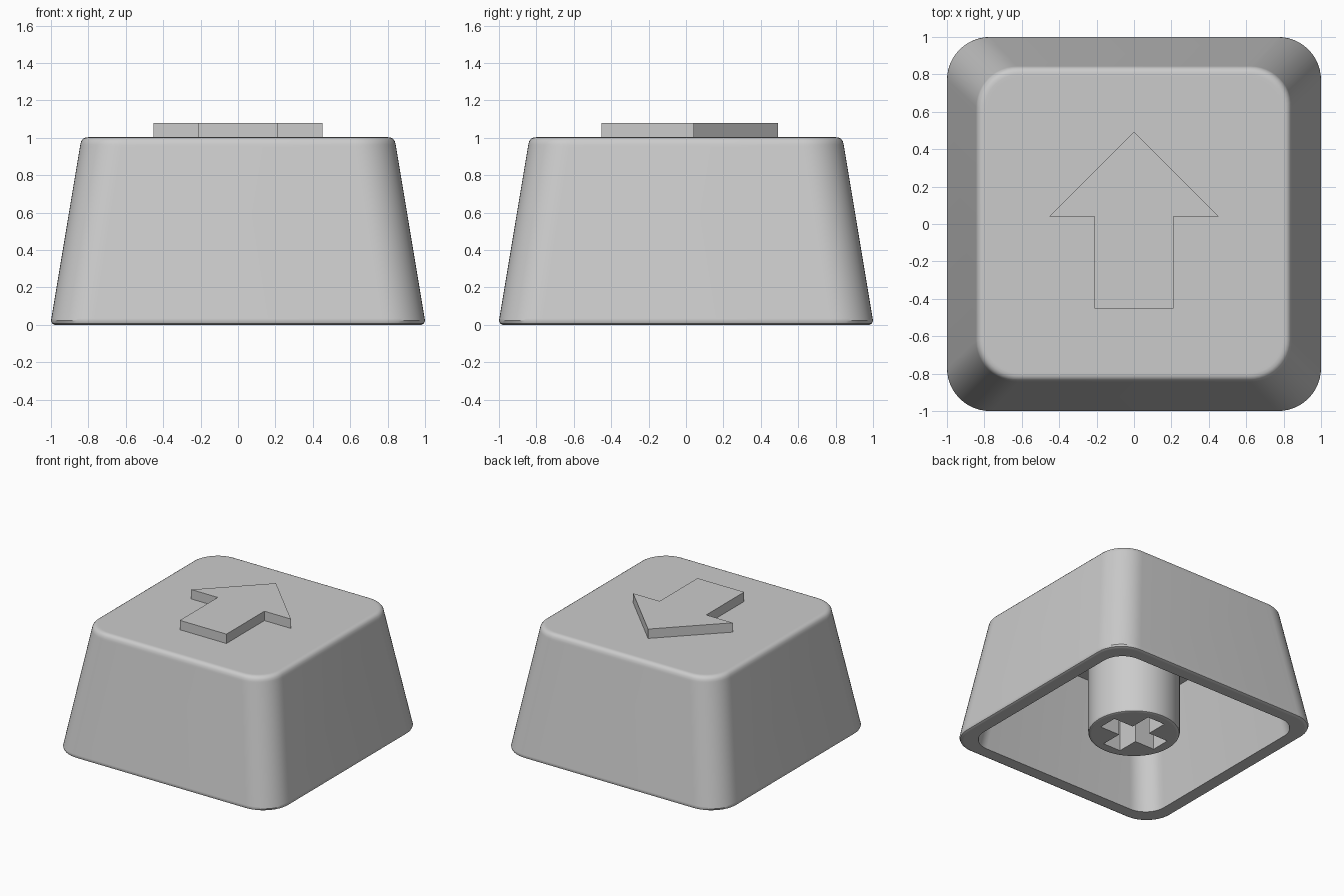
import bpy
import bmesh
from math import cos, sin, pi, radians

default = bpy.data.objects.get("Cube")
if default:
    bpy.data.objects.remove(default)

GREY = (0.6, 0.6, 0.6, 1.0)
mat = bpy.data.materials.new("light_grey_plastic")
mat.use_nodes = True
mat.diffuse_color = GREY
mat.node_tree.nodes["Principled BSDF"].inputs["Base Color"].default_value = GREY


def rounded_square(half, radius, steps=12):
    """Outline of a square with rounded corners; a circle when half equals radius."""
    points = []
    for corner in range(4):
        middle = corner * pi / 2 + pi / 4
        cx = (half - radius) * (1 if cos(middle) > 0 else -1)
        cy = (half - radius) * (1 if sin(middle) > 0 else -1)
        for i in range(steps + 1):
            a = (corner + i / steps) * pi / 2
            points.append((cx + radius * cos(a), cy + radius * sin(a)))
    return points


def loft(name, sections):
    """Solid skinned through (outline, height) sections, capped at both ends."""
    bm = bmesh.new()
    rings = [[bm.verts.new((x, y, z)) for x, y in outline] for outline, z in sections]
    n = len(rings[0])
    for low, high in zip(rings, rings[1:]):
        for i in range(n):
            j = (i + 1) % n
            bm.faces.new((low[i], low[j], high[j], high[i]))
    bm.faces.new(rings[0][::-1])
    bm.faces.new(rings[-1])
    bmesh.ops.remove_doubles(bm, verts=bm.verts, dist=0.0001)
    bmesh.ops.recalc_face_normals(bm, faces=bm.faces)
    mesh = bpy.data.meshes.new(name)
    bm.to_mesh(mesh)
    bm.free()
    mesh.materials.append(mat)
    obj = bpy.data.objects.new(name, mesh)
    bpy.context.collection.objects.link(obj)
    return obj


def activate(obj):
    bpy.ops.object.select_all(action='DESELECT')
    obj.select_set(True)
    bpy.context.view_layer.objects.active = obj


def smooth(obj):
    activate(obj)
    bpy.ops.object.shade_smooth_by_angle(angle=radians(35))


# Hollow cap: cavity ceiling, inner wall, rim, tapered outer wall, top
# (extra rings beside the rounded edges keep the flat walls evenly shaded)
cap_profile = [
    (0.75, 0.17, 0.865), (0.885, 0.18, 0.0),
    (0.97, 0.21, 0.0), (0.98, 0.215, 0.0), (0.994, 0.225, 0.007),
    (1.0, 0.23, 0.022), (0.998, 0.23, 0.034),
    (0.845, 0.22, 0.952), (0.843, 0.22, 0.964), (0.838, 0.215, 0.982),
    (0.828, 0.21, 0.995), (0.815, 0.2, 1.002), (0.8, 0.19, 1.003),
    (0.785, 0.18, 1.003),
]
cap = loft("cap_shell", [(rounded_square(h, r), z) for h, r, z in cap_profile])
smooth(cap)

# Round stem under the ceiling, with a cross-shaped socket
stem_profile = [(0.32, 0.0), (0.33, 0.0), (0.341, 0.005), (0.345, 0.015),
                (0.345, 0.025), (0.345, 0.88)]
stem = loft("stem", [(rounded_square(r, r), z) for r, z in stem_profile])

L, W = 0.26, 0.08
cross = [(L, -W), (L, W), (W, W), (W, L), (-W, L), (-W, W),
         (-L, W), (-L, -W), (-W, -W), (-W, -L), (W, -L), (W, -W)]
cutter = loft("socket_cutter", [(cross, -0.1), (cross, 0.6)])
cutter.hide_render = True
activate(stem)
cut = stem.modifiers.new("socket", 'BOOLEAN')
cut.operation = 'DIFFERENCE'
cut.solver = 'EXACT'
cut.object = cutter
bpy.ops.object.modifier_apply(modifier=cut.name)
bpy.data.objects.remove(cutter)
smooth(stem)

# Raised arrow on the top, pointing to the back
right_side = [(0.212, -0.453), (0.212, 0.04), (0.453, 0.04)]
arrow = right_side + [(0, 0.493)] + [(-x, y) for x, y in reversed(right_side)]
loft("raised_arrow", [(arrow, 0.99), (arrow, 1.08)])
